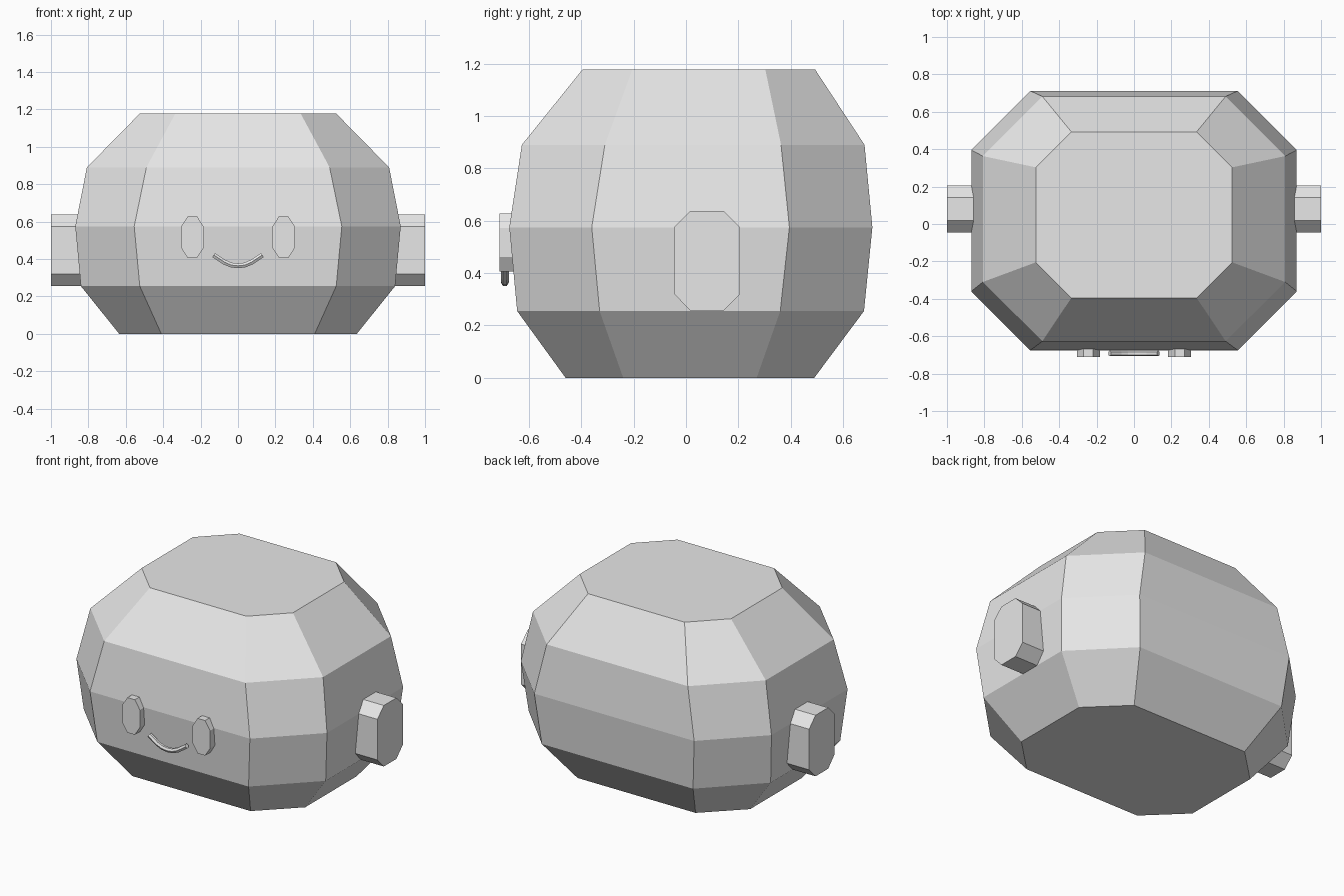
import bpy
import bmesh

cube = bpy.data.objects.get("Cube")
if cube:
    bpy.data.objects.remove(cube, do_unlink=True)

grey = bpy.data.materials.new("plain_grey")
grey.use_nodes = True
grey.diffuse_color = (0.8, 0.8, 0.8, 1)
grey.node_tree.nodes["Principled BSDF"].inputs["Base Color"].default_value = (0.8, 0.8, 0.8, 1)


def octagon(u0, u1, v0, v1, cu0, cu1, cv0, cv1):
    """Corner-cut rectangle: outer limits, then the limits of its flat sides."""
    return [(cu0, v0), (cu1, v0), (u1, cv0), (u1, cv1),
            (cu1, v1), (cu0, v1), (u0, cv1), (u0, cv0)]


def loft(name, rings):
    """Skin a stack of matching rings and cap both ends."""
    bm = bmesh.new()
    loops = [[bm.verts.new(p) for p in ring] for ring in rings]
    n = len(loops[0])
    for a, b in zip(loops, loops[1:]):
        for i in range(n):
            j = (i + 1) % n
            bm.faces.new((a[i], a[j], b[j], b[i]))
    bm.faces.new(loops[0])
    bm.faces.new(loops[-1])
    bmesh.ops.recalc_face_normals(bm, faces=bm.faces)
    mesh = bpy.data.meshes.new(name)
    bm.to_mesh(mesh)
    bm.free()
    mesh.materials.append(grey)
    obj = bpy.data.objects.new(name, mesh)
    bpy.context.collection.objects.link(obj)
    return obj


# Head: height, half width, half flat width, front, back, side flat start and end
levels = [
    (0.00, 0.635, 0.410, -0.460, 0.490, -0.240, 0.270),
    (0.255, 0.840, 0.525, -0.645, 0.680, -0.330, 0.360),
    (0.575, 0.870, 0.555, -0.675, 0.712, -0.360, 0.395),
    (0.89, 0.808, 0.490, -0.627, 0.682, -0.310, 0.363),
    (1.178, 0.525, 0.335, -0.395, 0.493, -0.205, 0.303),
]
loft("head", [[(x, y, z) for x, y in octagon(-w, w, f, b, -c, c, s, e)]
              for z, w, c, f, b, s, e in levels])

# Ears and eyes, mirrored across the middle
ear = octagon(-0.045, 0.207, 0.255, 0.638, 0.018, 0.143, 0.32, 0.575)
eye = octagon(0.183, 0.305, 0.407, 0.627, 0.218, 0.27, 0.462, 0.572)
for side, s in (("left", 1), ("right", -1)):
    loft(side + "_ear", [[(s * x, y, z) for y, z in ear] for x in (0.8, 1.0)])
    loft(side + "_eye", [[(s * x, y, z) for x, z in eye] for y in (-0.62, -0.712)])

# Smile: a thin faceted tube
curve = bpy.data.curves.new("mouth", "CURVE")
curve.dimensions = "3D"
curve.bevel_depth = 0.015
curve.bevel_resolution = 1
curve.use_fill_caps = True
half = [(0, 0.364), (0.035, 0.368), (0.072, 0.383), (0.13, 0.422)]
path = [(-x, z) for x, z in reversed(half[1:])] + half
spline = curve.splines.new("POLY")
spline.points.add(len(path) - 1)
for point, (x, z) in zip(spline.points, path):
    point.co = (x, -0.692, z, 1)
spline.use_smooth = False
curve.materials.append(grey)
mouth = bpy.data.objects.new("mouth", curve)
bpy.context.collection.objects.link(mouth)
